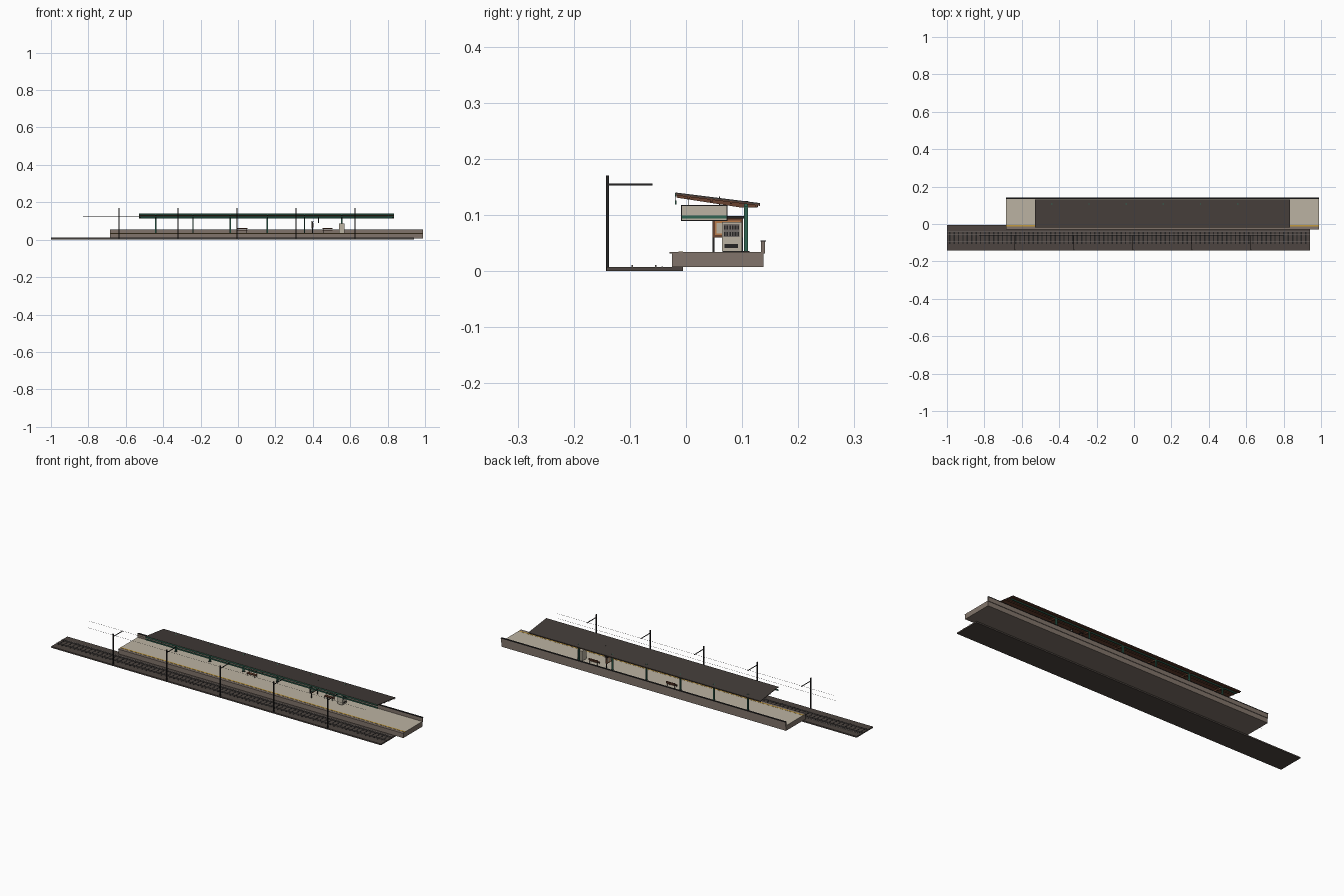
import bpy, bmesh
from mathutils import Matrix, Vector

cube = bpy.data.objects.get("Cube")
if cube:
    bpy.data.objects.remove(cube, do_unlink=True)


def material(name, r, g, b):
    m = bpy.data.materials.new(name)
    m.use_nodes = True
    m.diffuse_color = (r, g, b, 1)
    bsdf = m.node_tree.nodes["Principled BSDF"]
    bsdf.inputs["Base Color"].default_value = (r, g, b, 1)
    bsdf.inputs["Roughness"].default_value = 0.8
    return m


ballast = material("ballast brown", 0.075, 0.06, 0.052)
roofing = material("roof dark brown", 0.055, 0.045, 0.04)
paving = material("paving cream", 0.50, 0.45, 0.36)
concrete = material("concrete grey brown", 0.22, 0.175, 0.145)
yellow = material("safety yellow", 0.55, 0.33, 0.05)
green = material("painted green", 0.03, 0.13, 0.085)
wood = material("red brown wood", 0.14, 0.055, 0.03)
black = material("dark steel", 0.018, 0.017, 0.017)
orange = material("notice orange", 0.5, 0.2, 0.07)
steel = material("rail steel", 0.17, 0.15, 0.14)


def finish(name, bm, mat):
    mesh = bpy.data.meshes.new(name)
    bmesh.ops.recalc_face_normals(bm, faces=bm.faces)
    bm.to_mesh(mesh)
    bm.free()
    mesh.materials.append(mat)
    obj = bpy.data.objects.new(name, mesh)
    bpy.context.collection.objects.link(obj)
    return obj


def boxes(name, mat, *ranges):
    """One object from boxes given as (x0, x1, y0, y1, z0, z1)."""
    bm = bmesh.new()
    for x0, x1, y0, y1, z0, z1 in ranges:
        place = Matrix.Translation(((x0 + x1) / 2, (y0 + y1) / 2, (z0 + z1) / 2))
        size = Matrix.Diagonal((x1 - x0, y1 - y0, z1 - z0, 1))
        bmesh.ops.create_cube(bm, size=1, matrix=place @ size)
    return finish(name, bm, mat)


def extrude_x(name, mat, profile, x0, x1):
    """Sweep a (y, z) outline along x."""
    bm = bmesh.new()
    face = bm.faces.new([bm.verts.new((x0, y, z)) for y, z in profile])
    moved = bmesh.ops.extrude_face_region(bm, geom=[face])["geom"]
    verts = [v for v in moved if isinstance(v, bmesh.types.BMVert)]
    bmesh.ops.translate(bm, verts=verts, vec=Vector((x1 - x0, 0, 0)))
    return finish(name, bm, mat)


def block(x, y, z, sx, sy, sz):
    """Box range centred on x and y, standing on z."""
    return (x - sx / 2, x + sx / 2, y - sy / 2, y + sy / 2, z, z + sz)


# Track bed, sleepers and rails
boxes("track_bed", ballast, (-1, 0.94, -0.142, -0.005, 0, 0.007))
boxes("sleepers", black, *[block(-0.985 + i * 0.0235, -0.075, 0.006, 0.007, 0.065, 0.0016)
                           for i in range(82)])
for side, y in (("front", -0.096), ("back", -0.054)):
    boxes(side + "_rail", steel, (-1, 0.94, y - 0.0012, y + 0.0012, 0.007, 0.0105))
boxes("cable_trough", steel, (-1, 0.94, -0.044, -0.041, 0.007, 0.008))

# Overhead line: masts, arms, braces and wires
masts = [-0.637 + i * 0.3155 for i in range(5)]
boxes("line_masts", black, *[block(x, -0.14, 0, 0.005, 0.005, 0.17) for x in masts])
boxes("mast_arms", black, *[block(x, -0.1, 0.153, 0.003, 0.08, 0.003) for x in masts])
for label, y, z in (("upper", -0.063, 0.156), ("lower", -0.073, 0.125)):
    boxes(label + "_wire", black, (-0.83, 0.80, y - 0.0003, y + 0.0003, z, z + 0.0006))

# Platform
L, R, FLOOR = -0.685, 0.99, 0.034
boxes("platform_base", concrete, (L, R, -0.025, 0.138, 0.007, 0.031))
boxes("platform_edge", concrete, (L, R, -0.029, 0.141, 0.031, FLOOR))
boxes("platform_paving", paving, (L, R, -0.014, 0.134, FLOOR, FLOOR + 0.0004))
boxes("safety_line", yellow, (L, R, -0.013, -0.005, FLOOR, FLOOR + 0.001))
boxes("back_wall", concrete, (L, R, 0.134, 0.141, FLOOR, 0.053))
boxes("back_wall_cap", black, (L, R, 0.133, 0.143, 0.053, 0.055))

# Canopy roof, sloping down to the back
def roof_z(y):
    return 0.140 - (y + 0.018) * 0.125


RL, RR = -0.53, 0.835
front, back = -0.019, 0.132
top = [(front, roof_z(front)), (back, roof_z(back))]


def slab(drop, thick):
    return ([(y, z - drop) for y, z in top] +
            [(y, z - drop - thick) for y, z in reversed(top)])


extrude_x("roof_sheet", roofing, slab(0, 0.003), RL, RR)
extrude_x("roof_lining", wood, slab(0.003, 0.002), RL + 0.002, RR - 0.002)
purlins = []
for y in (0.005, 0.045, 0.08, 0.125):
    z = roof_z(y) - 0.0045
    purlins.append((RL + 0.002, RR - 0.002, y - 0.002, y + 0.002, z - 0.004, z))
boxes("roof_purlins", wood, *purlins)
boxes("front_fascia", green, (RL, RR, front - 0.001, front + 0.001, 0.133, 0.139))
boxes("front_service_bar", green, (RL, RR, -0.0195, -0.0165, 0.119, 0.126))

# Posts, their beam and the rafters that reach forward
posts = [-0.44 + i * 0.199 for i in range(6)]
boxes("canopy_posts", green, *[block(x, 0.107, FLOOR, 0.007, 0.007, 0.091) for x in posts])
boxes("post_feet", black, *[block(x, 0.107, FLOOR, 0.012, 0.012, 0.002) for x in posts])
boxes("post_beam", green, (RL + 0.01, RR - 0.01, 0.104, 0.110, 0.114, 0.1205))
for i, x in enumerate(posts):
    rafter = [(-0.017, 0.135), (0.128, 0.117), (0.128, 0.114), (0.1, 0.113), (-0.017, 0.131)]
    extrude_x("rafter_%d" % (i + 1), wood, rafter, x - 0.003, x + 0.003)
boxes("service_bar_hangers", black,
      *[block(x, -0.018, 0.126, 0.002, 0.001, 0.008) for x in posts])

# Hanging sign across the platform
SX = 0.43
boxes("sign_frame", black, block(SX, 0.0325, 0.089, 0.006, 0.083, 0.029))
boxes("sign_panel", paving, block(SX, 0.0325, 0.0915, 0.0066, 0.079, 0.0245))
boxes("sign_stripe", green, block(SX, 0.0325, 0.094, 0.0072, 0.079, 0.005))
boxes("sign_hangers", black, *[block(SX, y, 0.117, 0.0015, 0.0015, 0.016) for y in (0.005, 0.06)])

# Notice board on two legs
NX = 0.398
boxes("notice_board_legs", black, *[block(NX, y, FLOOR, 0.004, 0.003, 0.06) for y in (0.049, 0.1)])
boxes("notice_board_frame", wood, block(NX, 0.0745, 0.06, 0.008, 0.054, 0.034))
boxes("notice_board_panel", orange, block(NX, 0.0745, 0.064, 0.009, 0.046, 0.026))
boxes("notice_board_sheets", paving,
      *[block(NX, y, 0.067, 0.0098, 0.012, 0.019) for y in (0.06, 0.075, 0.09)])
boxes("notice_board_hood", black, block(NX, 0.0745, 0.094, 0.018, 0.06, 0.004))

# Drinks machine facing the end of the platform
MX, MY = 0.555, 0.082
boxes("machine_body", paving, block(MX, MY, FLOOR + 0.002, 0.028, 0.036, 0.052))
boxes("machine_plinth", black, block(MX, MY, FLOOR, 0.026, 0.034, 0.002))
face = MX + 0.014
boxes("machine_window", steel, (face, face + 0.0006, MY - 0.015, MY + 0.013, 0.061, 0.084))
boxes("machine_slot", black, (face, face + 0.0008, MY - 0.013, MY + 0.011, 0.041, 0.048))
boxes("machine_drinks", black,
      *[block(face + 0.001, MY - 0.013 + i * 0.0048, z, 0.0014, 0.0028, 0.007)
        for i in range(6) for z in (0.063, 0.074)])

# Benches
for label, x in (("left", 0.478), ("right", 0.022)):
    w = 0.055
    boxes(label + "_bench_seat", wood,
          *[block(x, 0.08 + i * 0.006, 0.046, w, 0.005, 0.002) for i in range(3)])
    boxes(label + "_bench_back", wood,
          *[block(x, 0.098, 0.051 + i * 0.006, w, 0.002, 0.0045) for i in range(2)])
    boxes(label + "_bench_legs", black,
          *[block(x + s * 0.022, y, FLOOR, 0.002, 0.002, h)
            for s in (-1, 1) for y, h in ((0.079, 0.012), (0.0955, 0.027))],
          *[block(x + s * 0.022, 0.087, 0.044, 0.002, 0.018, 0.002) for s in (-1, 1)])
